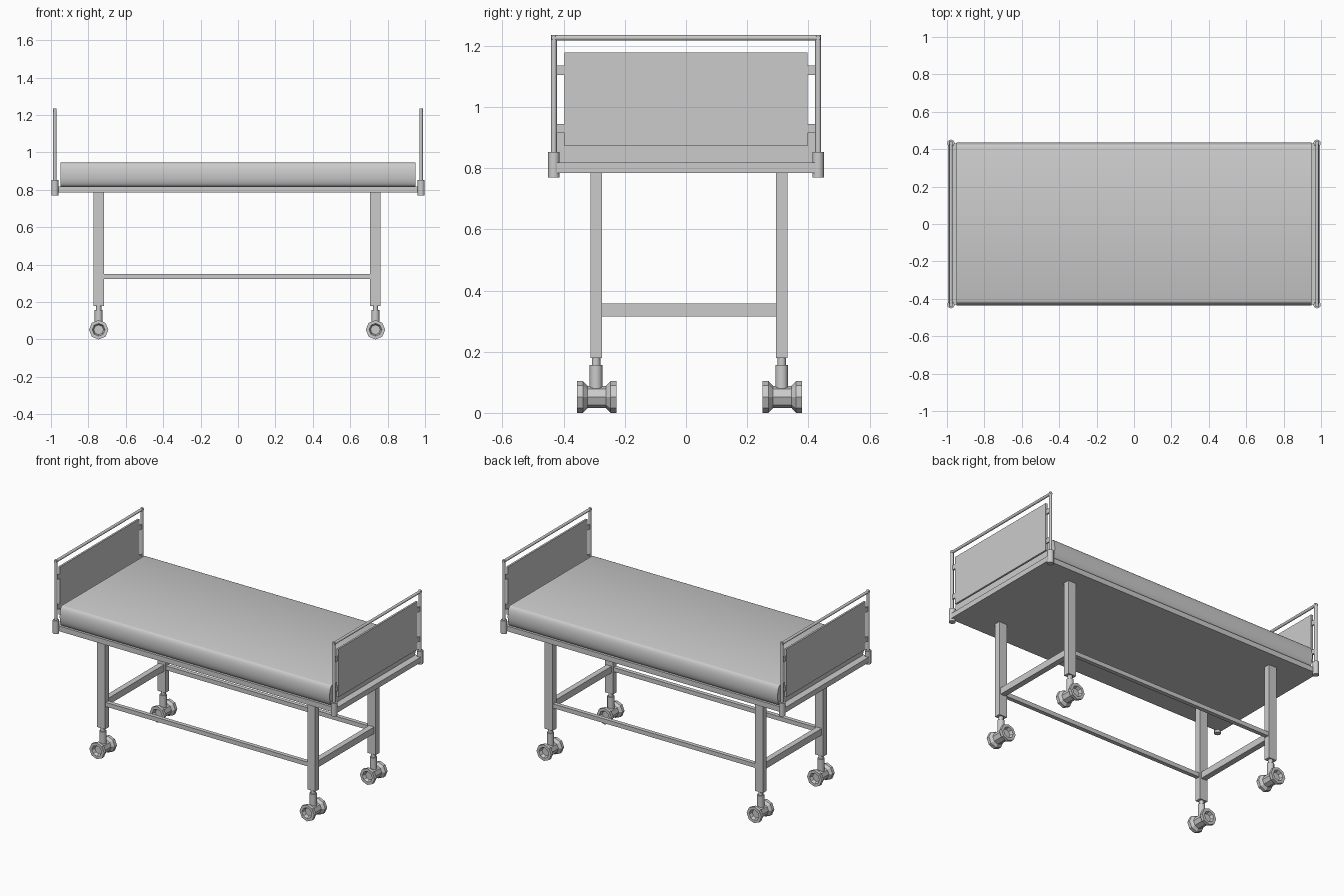
import bpy, bmesh, math
from mathutils import Matrix

if "Cube" in bpy.data.objects:
    bpy.data.objects.remove(bpy.data.objects["Cube"])


def finish(name, bm, smooth=False):
    bmesh.ops.recalc_face_normals(bm, faces=bm.faces)
    me = bpy.data.meshes.new(name)
    bm.to_mesh(me)
    bm.free()
    ob = bpy.data.objects.new(name, me)
    bpy.context.collection.objects.link(ob)
    if smooth:
        bpy.ops.object.select_all(action='DESELECT')
        ob.select_set(True)
        bpy.context.view_layer.objects.active = ob
        bpy.ops.object.shade_smooth_by_angle(angle=math.radians(50))
    return ob


def box(name, x, y, z):
    """Box from (min, max) ranges."""
    bm = bmesh.new()
    bmesh.ops.create_cube(bm, size=1)
    for v in bm.verts:
        v.co = [r[0] + (c + 0.5) * (r[1] - r[0]) for r, c in zip((x, y, z), v.co)]
    return finish(name, bm)


def lathe(name, profile, sides, matrix, closed=False, smooth=True, turn=0.0):
    """Revolve (radius, height) points about local z, then place."""
    bm = bmesh.new()
    rings = []
    for r, h in profile:
        rings.append([bm.verts.new((r * math.cos(turn + math.tau * i / sides),
                                    r * math.sin(turn + math.tau * i / sides), h))
                      for i in range(sides)])
    for a, b in zip(rings, rings[1:]):
        for i in range(sides):
            j = (i + 1) % sides
            bm.faces.new((a[i], a[j], b[j], b[i]))
    bm.faces.new(rings[0])
    bm.faces.new(rings[-1])
    bmesh.ops.transform(bm, matrix=matrix, verts=bm.verts)
    return finish(name, bm, smooth)


def at(x, y, z):
    return Matrix.Translation((x, y, z))


ALONG_Y = Matrix.Rotation(-math.pi / 2, 4, 'X')

# Deck
box("deck", (-0.965, 0.965), (-0.43, 0.43), (0.785, 0.818))

# Mattress: flat top and bottom, bulging long sides
side = []
for i in range(13):
    a = -math.pi / 2 + math.pi * i / 12
    side.append((0.412 + 0.024 * math.cos(a), 0.8815 + 0.0635 * math.sin(a)))
outline = side + [(-y, z) for y, z in reversed(side)]
bm = bmesh.new()
ends = [[bm.verts.new((x, y, z)) for y, z in outline] for x in (-0.95, 0.95)]
for e in ends:
    bm.faces.new(e)
for i in range(len(outline)):
    j = (i + 1) % len(outline)
    bm.faces.new((ends[0][i], ends[0][j], ends[1][j], ends[1][i]))
finish("mattress", bm, True)

# Head and foot boards
for end, sx in (("foot", -1), ("head", 1)):
    X = sx * 0.979
    box(end + "_panel", (X - 0.006, X + 0.006), (-0.398, 0.398), (0.872, 1.178))
    box(end + "_cross_member", (X - 0.015, X + 0.015), (-0.43, 0.43), (0.785, 0.818))
    lathe(end + "_top_rail", [(0.009, -0.44), (0.009, 0.44)], 12, at(X, 0, 1.226) @ ALONG_Y)
    for sy in (-1, 1):
        Y = sy * 0.432
        lathe(end + "_post", [(0.0095, 0.8), (0.0095, 1.235)], 12, at(X, Y, 0))
        lathe(end + "_corner_sleeve", [(0.019, 0.77), (0.019, 0.853)], 16, at(X, Y, 0))
        for z in (0.915, 1.105):
            box(end + "_panel_tab", (X - 0.005, X + 0.005),
                sorted((sy * 0.395, sy * 0.428)), (z, z + 0.03))

# Legs and casters
LEG_X, LEG_Y = (-0.745, 0.735), (-0.294, 0.313)
wheel = [(0.026, -0.045), (0.034, -0.065), (0.052, -0.065), (0.052, -0.045), (0.036, -0.03),
         (0.036, 0.03), (0.052, 0.045), (0.052, 0.065), (0.034, 0.065), (0.026, 0.045)]
for x in LEG_X:
    for y in LEG_Y:
        box("leg", (x - 0.028, x + 0.028), (y - 0.019, y + 0.019), (0.18, 0.788))
        lathe("caster_stem", [(0.021, 0.075), (0.021, 0.157), (0.014, 0.157), (0.014, 0.182)],
              12, at(x, y, 0))
        lathe("caster_wheel", wheel, 8, at(x, y + 0.002, 0.052) @ ALONG_Y,
              smooth=False, turn=math.pi / 2)

# Lower braces between legs
for x in LEG_X:
    box("cross_brace", (x - 0.018, x + 0.018), (LEG_Y[0], LEG_Y[1]), (0.315, 0.357))
for y in LEG_Y:
    box("long_brace", (LEG_X[0], LEG_X[1]), (y - 0.013, y + 0.013), (0.323, 0.35))
